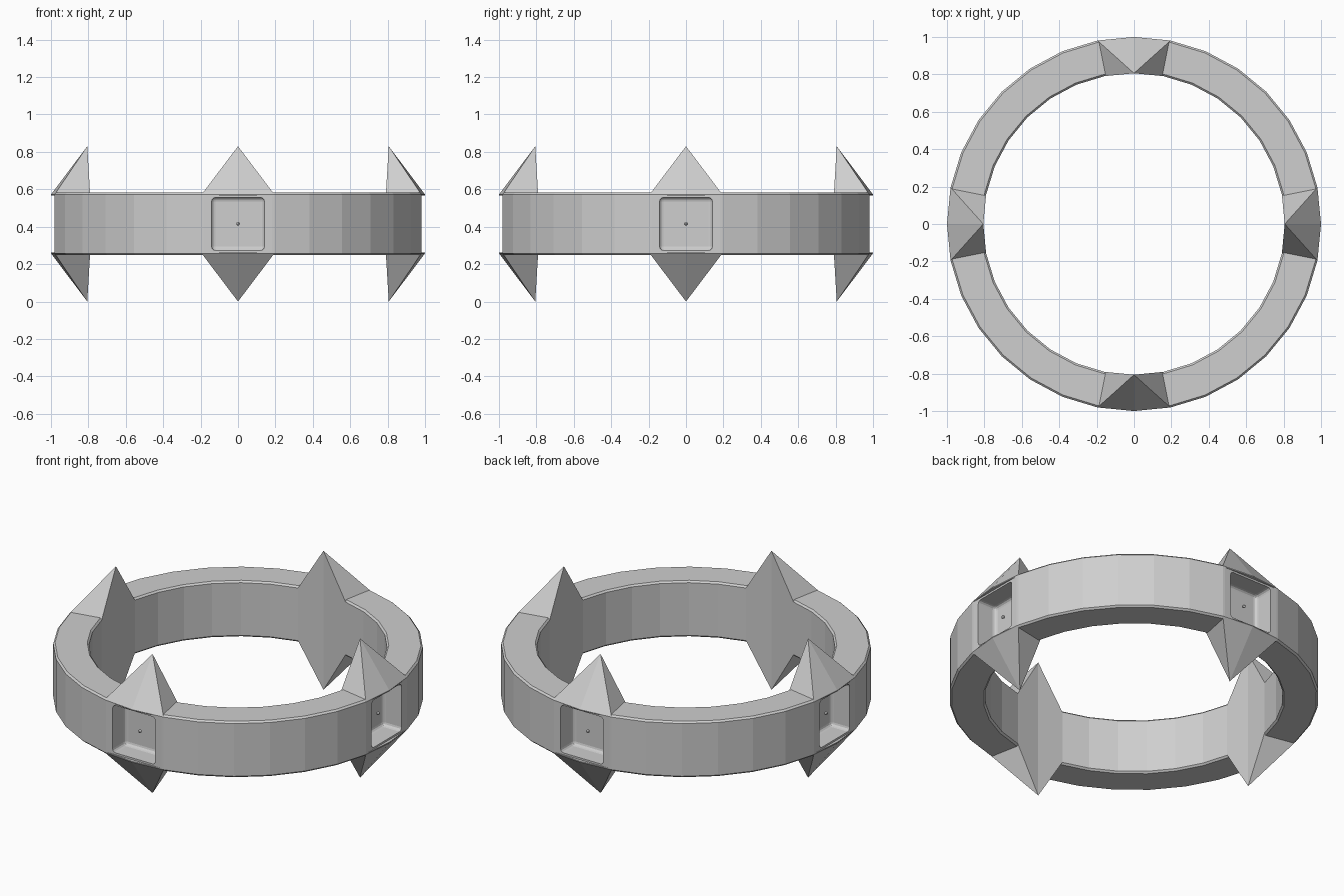
import bpy, bmesh, math
from mathutils import Matrix, Vector

if "Cube" in bpy.data.objects:
    bpy.data.objects.remove(bpy.data.objects["Cube"])

R_OUT, R_IN, MID, HALF, TIP, N = 1.0, 0.806, 0.415, 0.167, 0.415, 32

grey = bpy.data.materials.new("light grey")
grey.diffuse_color = (0.62, 0.62, 0.62, 1)
grey.use_nodes = True
grey.node_tree.nodes["Principled BSDF"].inputs["Base Color"].default_value = grey.diffuse_color


def finish(bm, name):
    bmesh.ops.recalc_face_normals(bm, faces=bm.faces)
    me = bpy.data.meshes.new(name)
    bm.to_mesh(me)
    bm.free()
    me.materials.append(grey)
    ob = bpy.data.objects.new(name, me)
    bpy.context.collection.objects.link(ob)
    return ob


def polar(r, a, z):
    return Vector((r * math.sin(a), -r * math.cos(a), z))


def boxes(name, half_w, y0, y1, half_h, round_edge=0):
    """Four boxes, one on each side of the ring."""
    bm = bmesh.new()
    for k in range(4):
        part = bmesh.new()
        bmesh.ops.create_cube(part, size=1)
        for v in part.verts:
            v.co = (v.co.x * 2 * half_w, -(y0 + y1) / 2 + v.co.y * (y1 - y0),
                    MID + v.co.z * 2 * half_h)
        if round_edge:
            bmesh.ops.bevel(part, geom=part.edges[:], offset=round_edge,
                            segments=3, profile=0.5, affect='EDGES')
        part.transform(Matrix.Rotation(k * math.pi / 2, 4, 'Z'))
        tmp = bpy.data.meshes.new("tmp")
        part.to_mesh(tmp)
        part.free()
        bm.from_mesh(tmp)
        bpy.data.meshes.remove(tmp)
    return finish(bm, name)


# Ring: chamfered rectangular section swept round 32 sides
c = 0.01
section = [(R_OUT, -HALF + c), (R_OUT, HALF - c), (R_OUT - c, HALF), (R_IN + c, HALF),
           (R_IN, HALF - c), (R_IN, -HALF + c), (R_IN + c, -HALF), (R_OUT - c, -HALF)]
bm = bmesh.new()
cols = [[bm.verts.new(polar(r, 2 * math.pi * i / N, MID + z)) for r, z in section]
        for i in range(N)]
for i in range(N):
    a, b = cols[i], cols[(i + 1) % N]
    for j in range(8):
        k = (j + 1) % 8
        bm.faces.new((a[j], b[j], b[k], a[k]))
ring = finish(bm, "ring")

# Flat panels and rounded recesses cut into the four sides
cutters = [boxes("panel_cutter", 0.25, 0.982, 1.2, 0.152),
           boxes("recess_cutter", 0.141, 0.86, 1.2, 0.141, 0.02)]
for cut in cutters:
    m = ring.modifiers.new(cut.name, 'BOOLEAN')
    m.operation, m.solver, m.object = 'DIFFERENCE', 'EXACT', cut
    cut.hide_render = True
dg = bpy.context.evaluated_depsgraph_get()
ring.data = bpy.data.meshes.new_from_object(ring.evaluated_get(dg))
ring.modifiers.clear()
for cut in cutters:
    bpy.data.objects.remove(cut)

# Spikes above and below the ring on each side
bm = bmesh.new()
step = 2 * math.pi / N
for k in range(4):
    for s in (1, -1):
        base = [bm.verts.new(polar(r, k * math.pi / 2 + d * step, MID + s * (HALF - c)))
                for r, d in ((R_OUT, -1), (R_OUT, 0), (R_OUT, 1),
                             (R_IN, 1), (R_IN, 0), (R_IN, -1))]
        tip = bm.verts.new(polar(R_IN, k * math.pi / 2, MID + s * TIP))
        for i in range(6):
            bm.faces.new((base[i], base[(i + 1) % 6], tip))
        bm.faces.new(base[::-1])
finish(bm, "spikes")

# Tiny studs in the middle of the recesses
bm = bmesh.new()
for k in range(4):
    bmesh.ops.create_icosphere(bm, subdivisions=2, radius=0.01,
                               matrix=Matrix.Translation(polar(0.925, k * math.pi / 2, MID)))
finish(bm, "recess_studs")
